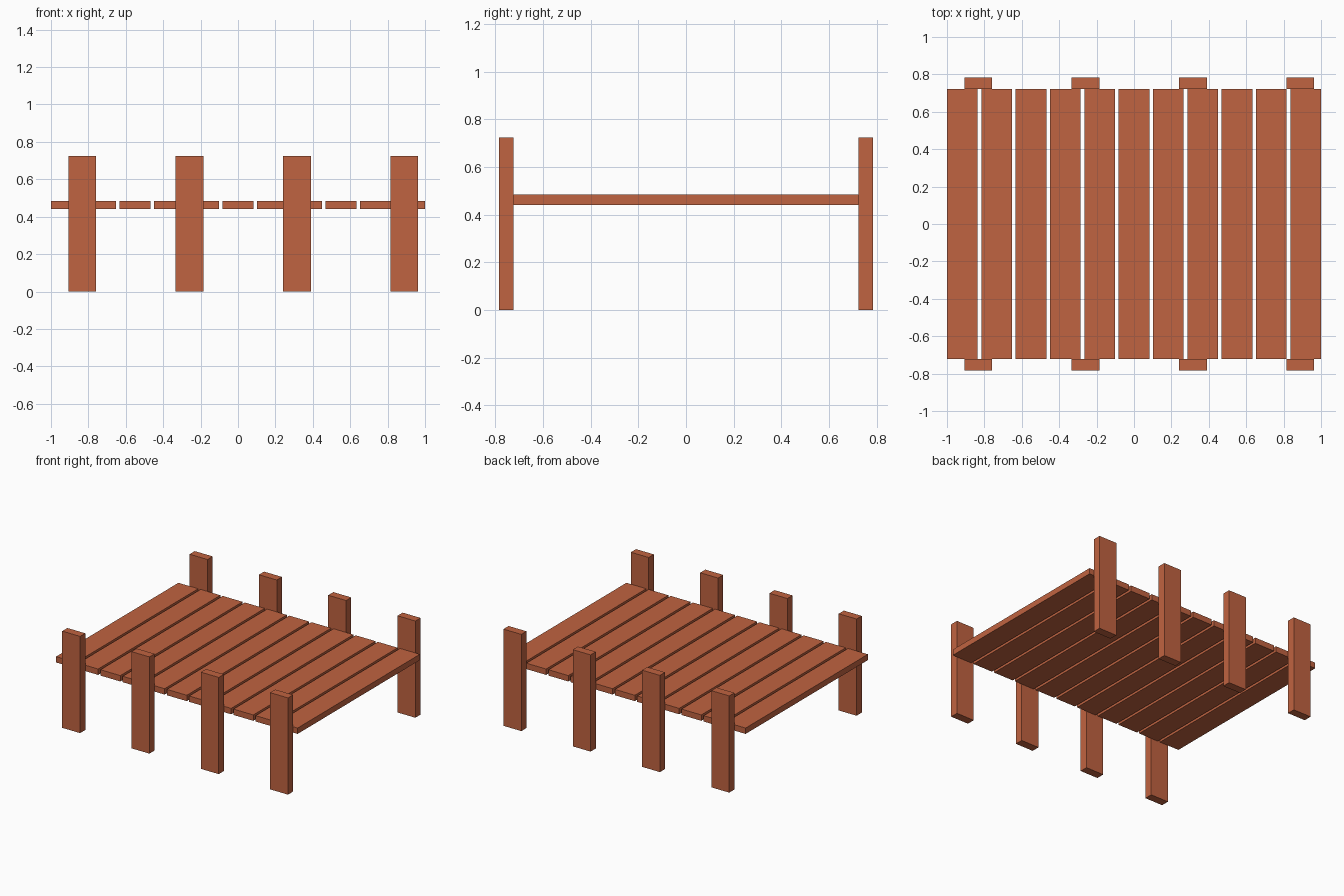
import bpy
import bmesh
from mathutils import Vector

cube = bpy.data.objects.get("Cube")
if cube:
    bpy.data.objects.remove(cube, do_unlink=True)

# Single warm timber colour
COLOUR = (0.53, 0.125, 0.052, 1)
wood = bpy.data.materials.new("reddish_wood")
wood.use_nodes = True
wood.diffuse_color = COLOUR
bsdf = next(n for n in wood.node_tree.nodes if n.type == 'BSDF_PRINCIPLED')
bsdf.inputs["Base Color"].default_value = COLOUR


def box(name, low, high):
    """Flat-sided timber between two opposite corners."""
    low, high = Vector(low), Vector(high)
    mesh = bpy.data.meshes.new(name)
    bm = bmesh.new()
    bmesh.ops.create_cube(bm, size=1)
    bmesh.ops.scale(bm, vec=high - low, verts=bm.verts)
    bm.to_mesh(mesh)
    bm.free()
    mesh.materials.append(wood)
    obj = bpy.data.objects.new(name, mesh)
    obj.location = (low + high) / 2
    bpy.context.collection.objects.link(obj)
    return obj


HALF_DEPTH = 0.723
DECK_BOTTOM, DECK_TOP = 0.441, 0.485

# Deck planks with narrow gaps, spanning the full width
PLANKS, PLANK_WIDTH = 11, 0.164
pitch = (2 - PLANK_WIDTH) / (PLANKS - 1)
for i in range(PLANKS):
    x = -1 + i * pitch
    box(f"deck_plank_{i + 1}", (x, -HALF_DEPTH, DECK_BOTTOM),
        (x + PLANK_WIDTH, HALF_DEPTH, DECK_TOP))

# Upright posts against the front and back plank ends
POST_WIDTH, POST_THICK, POST_HEIGHT = 0.148, 0.061, 0.724
for side, sign in (("front", -1), ("back", 1)):
    y = sign * (HALF_DEPTH + POST_THICK / 2)
    for i in range(4):
        x = -0.907 + i * 0.574
        box(f"{side}_post_{i + 1}", (x, y - POST_THICK / 2, 0),
            (x + POST_WIDTH, y + POST_THICK / 2, POST_HEIGHT))
